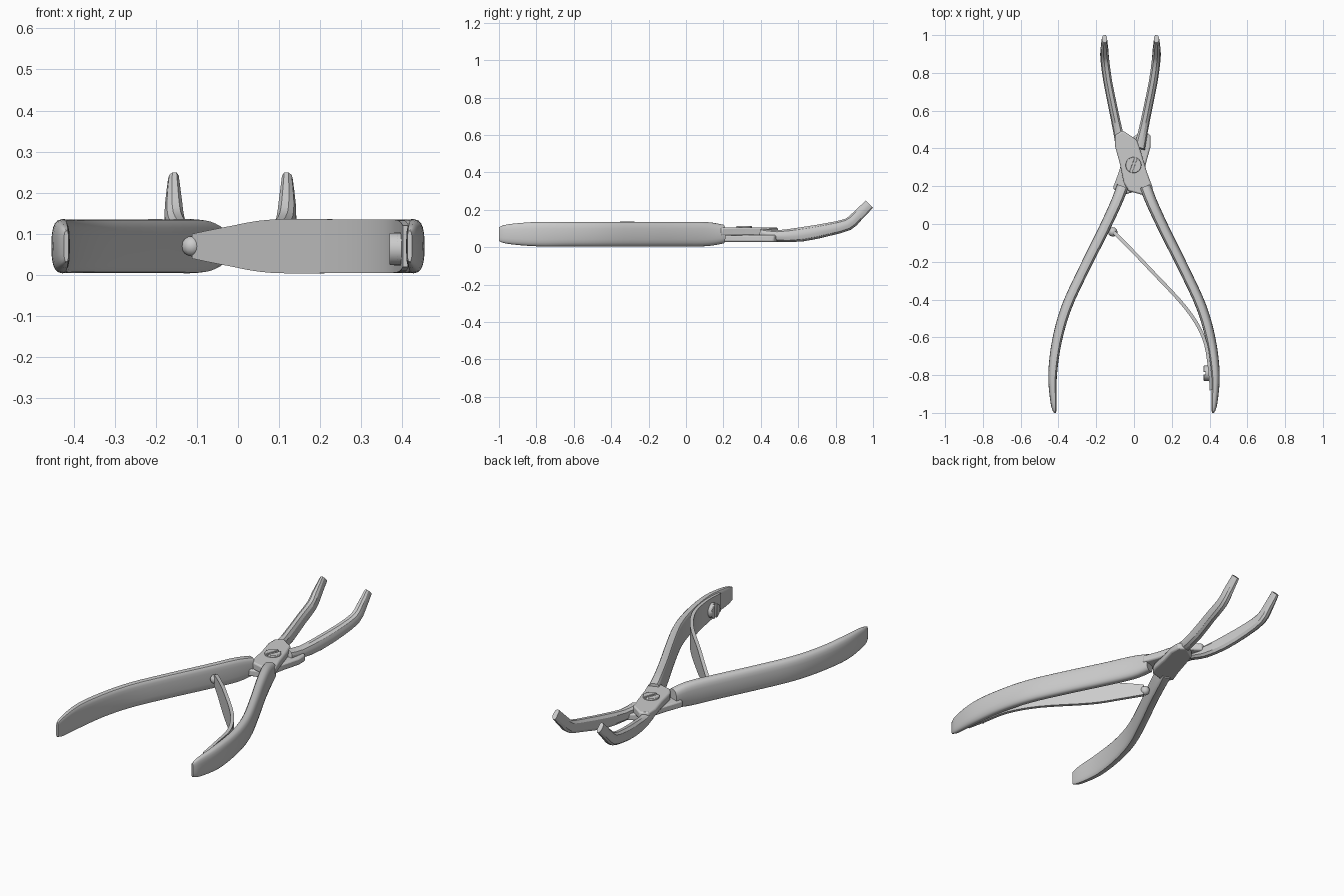
import bpy, bmesh, math
from mathutils import Vector, Matrix

if "Cube" in bpy.data.objects:
    bpy.data.objects.remove(bpy.data.objects["Cube"])


def finish(bm, name, angle=35):
    bmesh.ops.recalc_face_normals(bm, faces=bm.faces)
    me = bpy.data.meshes.new(name)
    bm.to_mesh(me)
    bm.free()
    ob = bpy.data.objects.new(name, me)
    bpy.context.collection.objects.link(ob)
    bpy.ops.object.select_all(action='DESELECT')
    ob.select_set(True)
    bpy.context.view_layer.objects.active = ob
    bpy.ops.object.shade_smooth_by_angle(angle=math.radians(angle))
    return ob


def smooth_path(rows, n):
    """Catmull-Rom resampling of rows (x, y, z, width, height)."""
    out = []
    for i in range(len(rows) - 1):
        p = [rows[max(0, min(len(rows) - 1, i + k))] for k in (-1, 0, 1, 2)]
        for s in range(n):
            t = s / n
            out.append([0.5 * (2 * b + (c - a) * t + (2 * a - 5 * b + 4 * c - d) * t * t
                               + (3 * b - a - 3 * c + d) * t ** 3) for a, b, c, d in zip(*p)])
    return out + [list(rows[-1])]


def loft(name, rows, profile, n=3, flip=1, angle=35):
    rows = smooth_path(rows, n)
    pts = [Vector(r[:3]) for r in rows]
    bm = bmesh.new()
    rings = []
    for i, r in enumerate(rows):
        t = (pts[min(i + 1, len(pts) - 1)] - pts[max(i - 1, 0)]).normalized()
        side = t.cross(Vector((0, 0, 1))).normalized()
        up = side.cross(t)
        rings.append([bm.verts.new(pts[i] + side * (u * r[3] * flip) + up * (v * r[4]))
                      for u, v in profile])
    k = len(profile)
    for a, b in zip(rings, rings[1:]):
        for j in range(k):
            bm.faces.new((a[j], a[(j + 1) % k], b[(j + 1) % k], b[j]))
    bm.faces.new(rings[0])
    bm.faces.new(rings[-1])
    return finish(bm, name, angle)


def prism(name, outline, z0, z1, matrix=Matrix(), bevel=0.005):
    bm = bmesh.new()
    lo = [bm.verts.new((x, y, z0)) for x, y in outline]
    face = bm.faces.new(lo)
    new = bmesh.ops.extrude_face_region(bm, geom=[face])['geom']
    bmesh.ops.translate(bm, vec=(0, 0, z1 - z0), verts=[v for v in new if isinstance(v, bmesh.types.BMVert)])
    bmesh.ops.transform(bm, matrix=matrix, verts=bm.verts)
    ob = finish(bm, name)
    mod = ob.modifiers.new("soft_edge", 'BEVEL')
    mod.width = bevel
    mod.segments = 2
    return ob


def slotted_screw(name, r, height, matrix):
    # thin base disc plus two half discs leaving a slot
    disc = [(r * math.cos(a * math.pi / 12), r * math.sin(a * math.pi / 12)) for a in range(24)]
    prism(name + "_base", disc, -height, height * 0.5, matrix, 0.001)
    a0 = math.asin(0.16)
    for k in (0, 1):
        arc = [a0 + (math.pi - 2 * a0) * i / 12 + k * math.pi for i in range(13)]
        half = [(r * math.cos(a), r * math.sin(a)) for a in arc]
        prism(f"{name}_half_{k}", half, 0, height, matrix, 0.003)


def superellipse(inner, power, n=20):
    prof = []
    for i in range(n):
        a = 2 * math.pi * i / n
        c, s = math.cos(a), math.sin(a)
        pc = power if c > 0 else inner
        prof.append((0.5 * math.copysign(abs(c) ** pc, c), 0.5 * math.copysign(abs(s) ** 0.7, s)))
    return prof


HANDLE = superellipse(0.4, 0.9)
JAW = [(-.5, -.3), (-.5, .3), (-.3, .5), (.1, .5), (.38, .36), (.5, .12), (.5, -.12), (.38, -.36), (.1, -.5), (-.3, -.5)]
STRIP = [(-.5, -.5), (.5, -.5), (.5, .5), (-.5, .5)]

# right-hand side paths: x, y, z, width, height
handle_path = [(.418, -1.0, .07, .012, .075), (.425, -.95, .07, .032, .105), (.431, -.8, .07, .046, .13),
               (.408, -.62, .07, .052, .13), (.357, -.44, .07, .055, .131), (.265, -.24, .07, .056, .131),
               (.165, -.04, .07, .058, .131), (.095, .11, .07, .06, .129), (.06, .2, .07, .062, .1)]
jaw_path = [(-.065, .40, .075, .06, .05), (-.085, .49, .06, .05, .062), (-.112, .62, .069, .047, .076),
            (-.14, .76, .095, .046, .07), (-.154, .865, .122, .046, .065), (-.157, .915, .165, .042, .06),
            (-.157, .98, .23, .026, .055)]
plate = [(-.1, .47), (-.06, .495), (.015, .445), (.04, .37), (.07, .27), (.1, .19), (.06, .15),
         (-.03, .175), (-.055, .22), (-.075, .32), (-.1, .41)]

# two crossing levers: upper one has the right handle, lower one the left
for sx, label in ((1, "upper"), (-1, "lower")):
    mx = (lambda x: x) if sx == 1 else (lambda x: -.037 - x)
    loft(label + "_handle", [(sx * r[0],) + r[1:] for r in handle_path], HANDLE, 4, sx)
    loft(label + "_jaw", [(mx(r[0]),) + r[1:] for r in jaw_path], JAW, 2, -sx, 25)
    z0, z1 = (.062, .104) if sx == 1 else (.028, .066)
    prism(label + "_pivot_plate", [(sx * x - (0 if sx == 1 else .012), y) for x, y in plate], z0, z1, bevel=.008)

# pivot screw
slotted_screw("pivot_screw", .042, .011,
              Matrix.Translation((-.003, .312, .103)) @ Matrix.Rotation(math.radians(70), 4, 'Z'))

# leaf spring between the handles
loft("leaf_spring", [(.408, -.88, .07, .014, .1), (.398, -.75, .07, .016, .125), (.368, -.6, .07, .018, .13),
                     (.275, -.445, .07, .018, .13), (.09, -.245, .07, .018, .13), (-.02, -.13, .07, .018, .095),
                     (-.105, -.045, .07, .02, .06)], STRIP, 4)

# rounded tip of the spring
bm = bmesh.new()
bmesh.ops.create_uvsphere(bm, u_segments=12, v_segments=8, radius=.025,
                          matrix=Matrix.Translation((-.112, -.042, .07)))
finish(bm, "spring_tip")

# screw holding the spring on the handle, facing inward
slotted_screw("spring_screw", .04, .022,
              Matrix.Translation((.39, -.79, .063)) @ Matrix.Rotation(math.radians(-90), 4, 'Y'))
